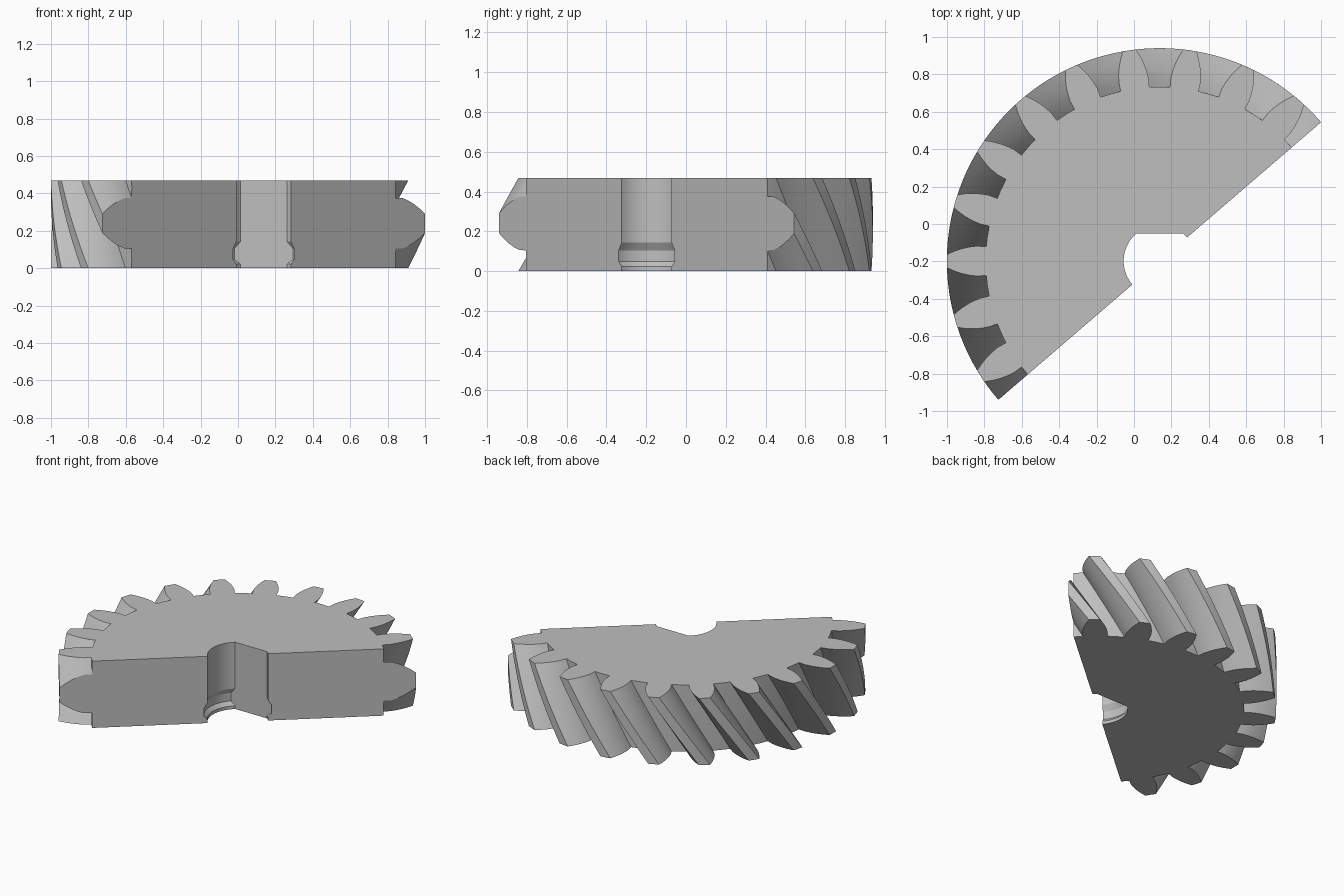
import bpy, bmesh, math
from mathutils import Matrix, Vector

if "Cube" in bpy.data.objects:
    bpy.data.objects.remove(bpy.data.objects["Cube"], do_unlink=True)

HEIGHT = 0.468
CENTRE = Vector((0.1375, -0.198, 0))
TEETH = 22
PITCH = 2 * math.pi / TEETH
CUT_ANGLE = math.radians(40.7)
FLAT = 0.148  # distance of the bore's flat from the axis


def loft(name, rings):
    """Closed solid through rings of equal point count."""
    bm = bmesh.new()
    loops = [[bm.verts.new(p) for p in ring] for ring in rings]
    n = len(loops[0])
    for low, high in zip(loops, loops[1:]):
        for i in range(n):
            j = (i + 1) % n
            bm.faces.new((low[i], low[j], high[j], high[i]))
    bm.faces.new(loops[0][::-1])
    bm.faces.new(loops[-1])
    bmesh.ops.recalc_face_normals(bm, faces=bm.faces)
    mesh = bpy.data.meshes.new(name)
    bm.to_mesh(mesh)
    bm.free()
    obj = bpy.data.objects.new(name, mesh)
    bpy.context.collection.objects.link(obj)
    return obj


def polar(r, a, z):
    return Vector((r * math.cos(a), r * math.sin(a), z))


# Tooth outline: radius and half angle in degrees, root to tip
flank = [(0.931, 4.75), (0.98, 4.7), (1.02, 4.25), (1.06, 3.6), (1.10, 2.75), (1.138, 1.8)]
tooth = [(r, -math.radians(a)) for r, a in flank]
tooth += [(flank[-1][0], 0)]
tooth += [(r, math.radians(a)) for r, a in reversed(flank)]
tooth += [(flank[0][0], PITCH / 2)]


# Helical gear body: one tooth pitch of twist over the height
def gear_ring(t):
    start = math.pi / 2 + PITCH / 2 + PITCH * (1 - t)
    return [polar(r, start + k * PITCH + a, t * HEIGHT)
            for k in range(TEETH) for r, a in tooth]


STEPS = 12
gear = loft("half_helical_gear", [gear_ring(i / STEPS) for i in range(STEPS + 1)])


# D-shaped bore with a ring groove near the bottom
def bore_ring(r, z, count=64):
    edge = math.asin(FLAT / r)
    sweep = math.pi + 2 * edge
    return [polar(r, math.pi - edge + sweep * i / count, z) for i in range(count + 1)]


bore_profile = [(0.193, -0.1), (0.193, 0.022), (0.216, 0.048),
                (0.216, 0.104), (0.193, 0.143), (0.193, 0.6)]
bore = loft("bore_cutter", [bore_ring(r, z) for r, z in bore_profile])

# Block that removes the front half along the diagonal
block_ring = [(-2, -3), (2, -3), (2, 0), (-2, 0)]
turn = Matrix.Rotation(CUT_ANGLE, 4, 'Z')
block = loft("half_cutter", [[turn @ Vector((x, y, z)) for x, y in block_ring] for z in (-1, 1)])

# Apply the cuts
for cutter in (bore, block):
    cutter.hide_render = True
    mod = gear.modifiers.new(cutter.name, 'BOOLEAN')
    mod.operation = 'DIFFERENCE'
    mod.solver = 'EXACT'
    mod.object = cutter
deps = bpy.context.evaluated_depsgraph_get()
result = bpy.data.meshes.new_from_object(gear.evaluated_get(deps))
gear.modifiers.clear()
gear.data = result
for cutter in (bore, block):
    bpy.data.objects.remove(cutter, do_unlink=True)
gear.data.transform(Matrix.Translation(CENTRE))

# Plain grey metal
grey = bpy.data.materials.new("plain_grey")
grey.use_nodes = True
colour = (0.52, 0.52, 0.52, 1)
grey.diffuse_color = colour
grey.node_tree.nodes["Principled BSDF"].inputs["Base Color"].default_value = colour
gear.data.materials.clear()
gear.data.materials.append(grey)

bpy.ops.object.select_all(action='DESELECT')
gear.select_set(True)
bpy.context.view_layer.objects.active = gear
bpy.ops.object.shade_smooth_by_angle(angle=math.radians(28))
